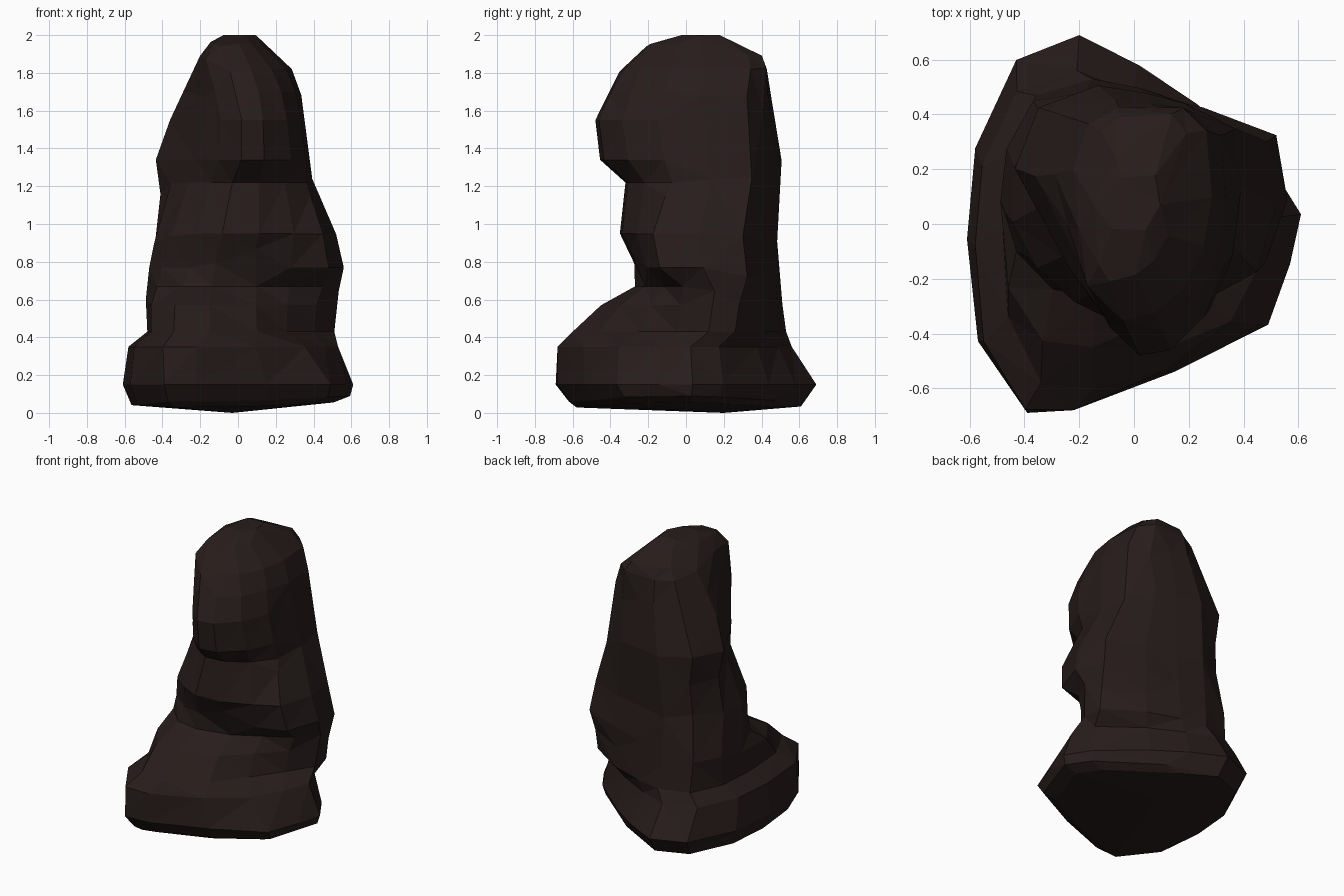
import bpy, bmesh
from mathutils import Vector

# Key outlines, anticlockwise from +x
FOOT = [(.61, .04), (.51, .20), (.23, .44), (.02, .58), (-.20, .69), (-.43, .60), (-.58, .28),
        (-.61, -.05), (-.57, -.42), (-.39, -.68), (-.22, -.67), (.15, -.53), (.49, -.36), (.57, -.14)]
NECK = [(.51, .12), (.50, .26), (.25, .42), (.02, .50), (-.15, .53), (-.36, .47), (-.46, .25),
        (-.48, 0), (-.46, -.34), (-.34, -.58), (-.15, -.60), (.10, -.46), (.26, -.25), (.40, -.05)]
WAIST = [(.56, .10), (.52, .33), (.25, .43), (.02, .48), (-.18, .51), (-.35, .44), (-.45, .25),
         (-.47, .05), (-.40, -.10), (-.26, -.21), (-.12, -.26), (.10, -.25), (.28, -.20), (.48, -.13)]
HEAD = [(.38, .12), (.36, .35), (.20, .44), (.05, .48), (-.12, .51), (-.34, .43), (-.43, .20),
        (-.32, 0), (-.21, -.20), (-.10, -.35), (.02, -.46), (.14, -.44), (.28, -.31), (.36, -.12)]
CROWN = [(.22, .10), (.20, .33), (.15, .40), (.05, .40), (-.05, .39), (-.12, .34), (-.18, .20),
         (-.20, .05), (-.19, -.10), (-.17, -.21), (-.08, -.27), (.03, -.26), (.12, -.19), (.19, -.05)]
KEYS = [FOOT, NECK, WAIST, HEAD, CROWN]

# Levels: z, x min, x max, y min, y max, position along the key outlines
LEVELS = [
    (.03, -.54, .50, -.57, .60, 0), (.06, -.58, .59, -.62, .63, 0),
    (.15, -.61, .61, -.69, .69, 0), (.35, -.58, .53, -.68, .56, .45),
    (.43, -.48, .51, -.60, .53, 1), (.57, -.49, .52, -.45, .51, 1.2),
    (.67, -.48, .54, -.27, .505, 1.6), (.77, -.47, .56, -.27, .50, 2),
    (.88, -.45, .53, -.31, .485, 2.1), (.95, -.43, .52, -.35, .48, 2.2),
    (1.15, -.41, .43, -.33, .49, 2.5), (1.22, -.42, .40, -.32, .495, 2.7),
    (1.34, -.435, .38, -.455, .51, 3), (1.55, -.36, .355, -.48, .475, 3.15),
    (1.70, -.29, .33, -.41, .445, 3.5), (1.82, -.235, .285, -.34, .43, 3.8),
    (1.89, -.20, .21, -.265, .40, 4), (1.955, -.15, .145, -.19, .28, 4),
    (2.0, -.08, .09, -.04, .18, 4)]


def outline(t):
    i = min(int(t), len(KEYS) - 2)
    return [Vector(a).lerp(Vector(b), t - i) for a, b in zip(KEYS[i], KEYS[i + 1])]


def fit(v, lo, hi, a, b):
    return a + (v - lo) / (hi - lo) * (b - a)


# Weathered rock: lofted rings
bm = bmesh.new()
rings = []
for z, x0, x1, y0, y1, t in LEVELS:
    pts = outline(t)
    xs, ys = [p.x for p in pts], [p.y for p in pts]
    ring = []
    for p in pts:
        x = fit(p.x, min(xs), max(xs), x0, x1)
        y = fit(p.y, min(ys), max(ys), y0, y1)
        tilt = .05 * max(x, 0) if z < .1 else 0
        ring.append(bm.verts.new((x, y, z + tilt)))
    rings.append(ring)
n = len(FOOT)
for a, b in zip(rings, rings[1:]):
    for i in range(n):
        j = (i + 1) % n
        bm.faces.new((a[i], a[j], b[j], b[i]))
bm.faces.new(rings[-1])
base = bm.verts.new((-.03, .2, 0))
for i in range(n):
    bm.faces.new((base, rings[0][(i + 1) % n], rings[0][i]))
bmesh.ops.triangulate(bm, faces=bm.faces[:])
bmesh.ops.recalc_face_normals(bm, faces=bm.faces[:])
mesh = bpy.data.meshes.new("standing_rock")
bm.to_mesh(mesh)
bm.free()
rock = bpy.data.objects.new("standing_rock", mesh)
bpy.context.collection.objects.link(rock)

# Merge small triangles into broad irregular facets
dec = rock.modifiers.new("facets", 'DECIMATE')
dec.ratio = 0.65

mat = bpy.data.materials.new("dark_stone")
mat.diffuse_color = (.020, .012, .011, 1)
mesh.materials.append(mat)
